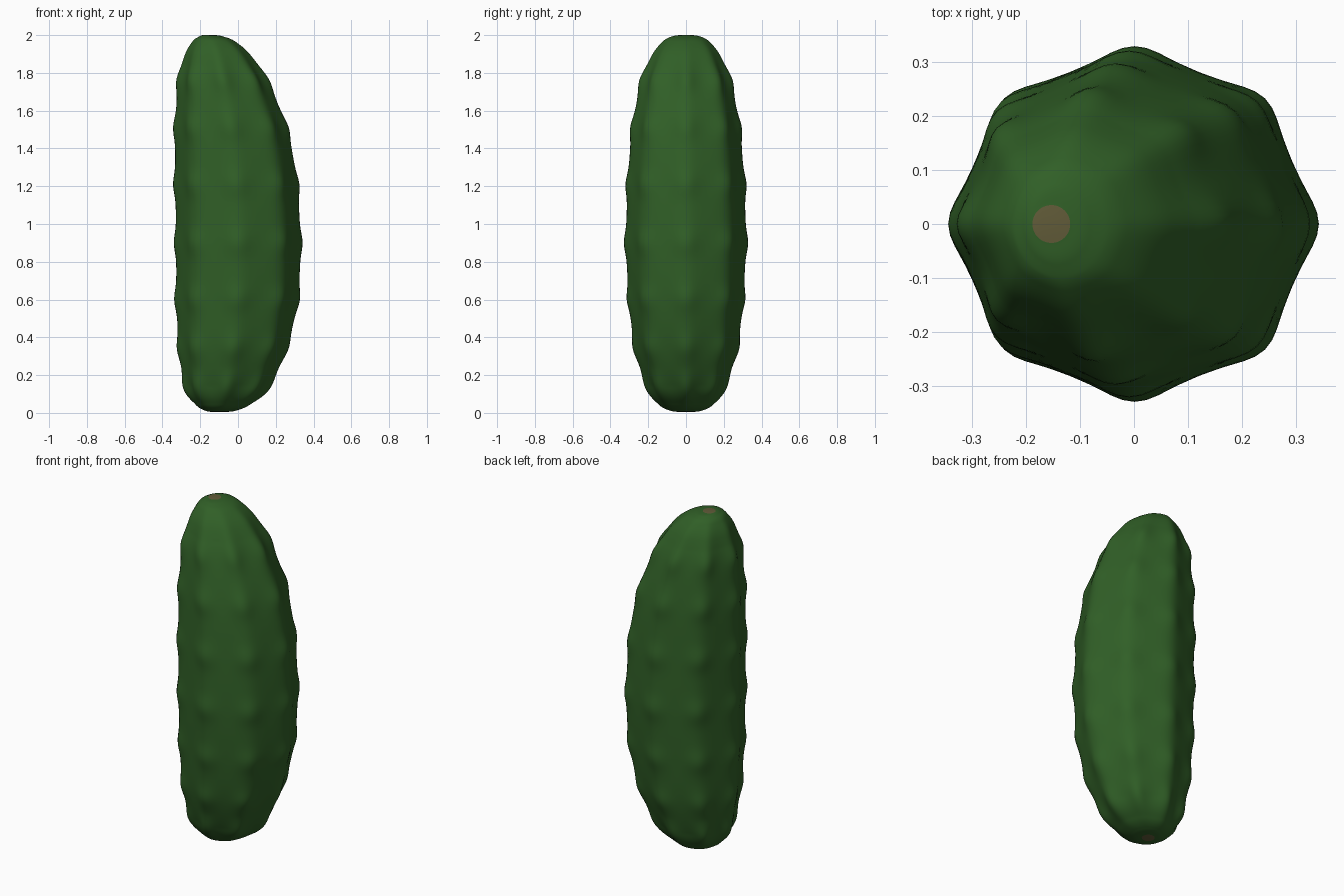
import bpy, bmesh, math

if "Cube" in bpy.data.objects:
    bpy.data.objects.remove(bpy.data.objects["Cube"])

SEGMENTS, STEPS, RIDGES = 96, 14, 8
CAP_RADIUS = 0.035


def material(name, rgb):
    m = bpy.data.materials.new(name)
    m.diffuse_color = (*rgb, 1)
    m.use_nodes = True
    m.node_tree.nodes["Principled BSDF"].inputs["Base Color"].default_value = m.diffuse_color
    return m


green = material("dark green skin", (0.03, 0.115, 0.02))
brown = material("brown scar", (0.12, 0.105, 0.04))

# Outline stations: height, left x, right x, half depth in y
stations = [
    (0.005, -0.135, -0.065, 0.035), (0.012, -0.175, -0.01, 0.085),
    (0.045, -0.23, 0.07, 0.15), (0.13, -0.29, 0.17, 0.215),
    (0.34, -0.324, 0.268, 0.282), (0.60, -0.338, 0.328, 0.314),
    (0.90, -0.340, 0.342, 0.329), (1.22, -0.344, 0.324, 0.320),
    (1.50, -0.344, 0.272, 0.297), (1.75, -0.328, 0.172, 0.250),
    (1.89, -0.293, 0.080, 0.192), (1.965, -0.245, -0.01, 0.127),
    (1.993, -0.205, -0.08, 0.075), (2.0, -0.188, -0.118, 0.035)]
bump_heights = [0.13, 0.34, 0.60, 0.90, 1.21, 1.51, 1.76]


def spline(a, b, c, d, t):
    return [0.5 * (2 * q + (r - p) * t + (2 * p - 5 * q + 4 * r - s) * t * t
                   + (3 * q - p - 3 * r + s) * t ** 3)
            for p, q, r, s in zip(a, b, c, d)]


def smooth_rings():
    pts = [stations[0]] + stations + [stations[-1]]
    for i in range(len(stations) - 1):
        for k in range(STEPS):
            yield spline(*pts[i:i + 4], k / STEPS)
    yield stations[-1]


# Bent fruit body with eight ridges, each carrying a row of bumps
bm = bmesh.new()
rings = []
for z, left, right, depth in smooth_rings():
    fade = min(1, max(0, (depth - 0.10) / 0.12))
    bump = max(math.exp(-((z - h) / 0.065) ** 2) for h in bump_heights)
    ring = []
    for s in range(SEGMENTS):
        a = 2 * math.pi * s / SEGMENTS
        off = (a * RIDGES / (2 * math.pi) + 0.5) % 1 - 0.5
        ridge = math.exp(-(off / 0.27) ** 2)
        inset = fade * (0.026 - 0.013 * ridge - 0.013 * bump * math.exp(-(off / 0.24) ** 2))
        ring.append(bm.verts.new((
            (left + right) / 2 + ((right - left) / 2 - inset) * math.cos(a),
            (depth - inset) * math.sin(a), z)))
    rings.append(ring)
for lower, upper in zip(rings, rings[1:]):
    for s in range(SEGMENTS):
        n = (s + 1) % SEGMENTS
        bm.faces.new((lower[s], lower[n], upper[n], upper[s]))

# Round brown scars closing both ends
for ring in (rings[0][::-1], rings[-1]):
    bm.faces.new(ring).material_index = 1

mesh = bpy.data.meshes.new("fruit_body")
bm.to_mesh(mesh)
bm.free()
mesh.materials.append(green)
mesh.materials.append(brown)
for p in mesh.polygons:
    p.use_smooth = True
body = bpy.data.objects.new("fruit_body", mesh)
bpy.context.collection.objects.link(body)
